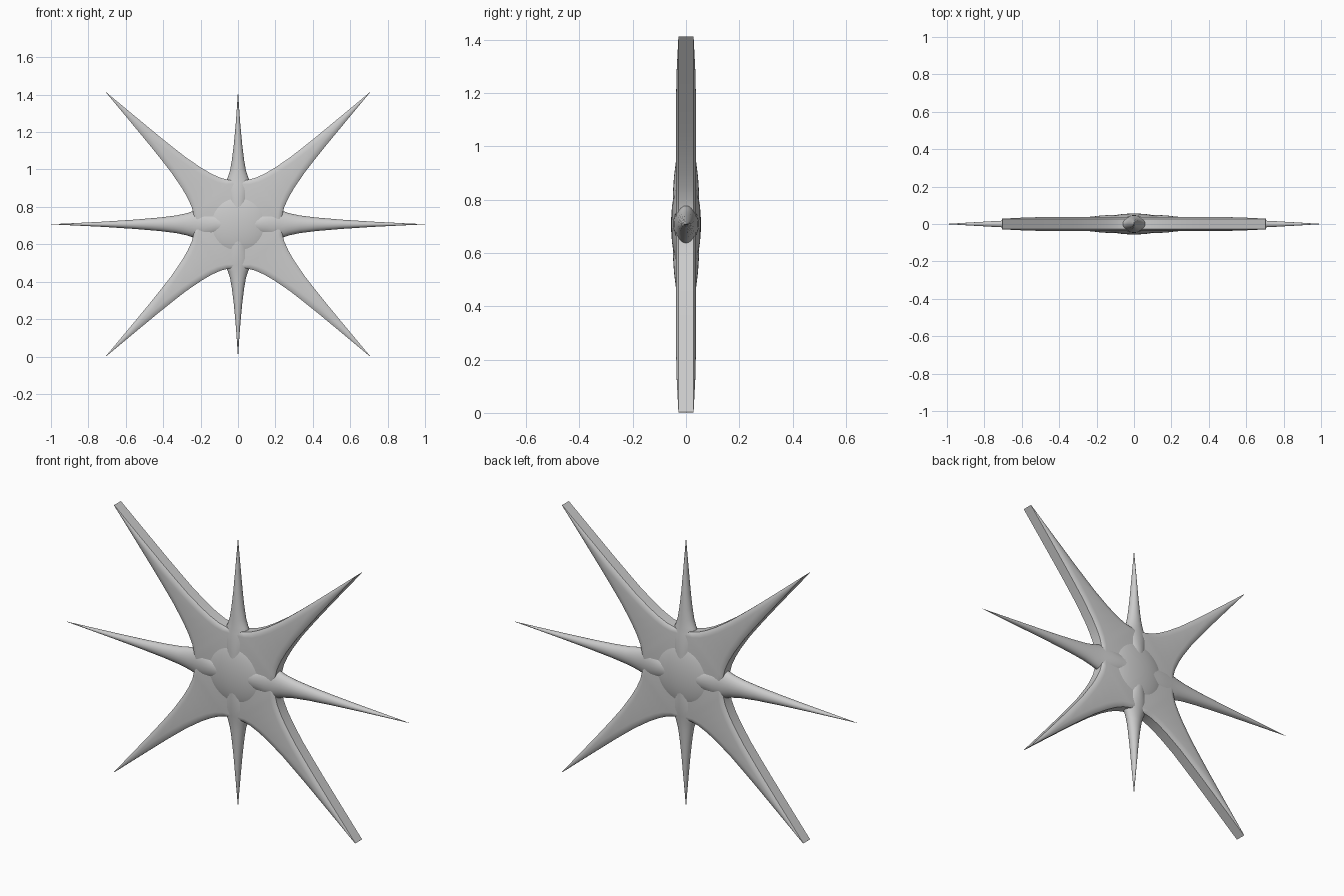
import bpy, bmesh, math
from mathutils import Vector

if "Cube" in bpy.data.objects:
    bpy.data.objects.remove(bpy.data.objects["Cube"])

CZ = 0.707  # height of the star centre


def finish(bm, name, angle=35):
    bmesh.ops.remove_doubles(bm, verts=bm.verts[:], dist=1e-5)
    bmesh.ops.recalc_face_normals(bm, faces=bm.faces[:])
    me = bpy.data.meshes.new(name)
    bm.to_mesh(me)
    bm.free()
    ob = bpy.data.objects.new(name, me)
    bpy.context.collection.objects.link(ob)
    ob.location.z = CZ
    bpy.ops.object.select_all(action='DESELECT')
    ob.select_set(True)
    bpy.context.view_layer.objects.active = ob
    bpy.ops.object.shade_smooth_by_angle(angle=math.radians(angle))
    return ob


def place(a, u, v, y):
    """Point at distance u along direction a, v across it, depth y."""
    return Vector((u * math.cos(a) - v * math.sin(a), y,
                   u * math.sin(a) + v * math.cos(a)))


def loft(bm, rings):
    n = len(rings[0])
    for r0, r1 in zip(rings, rings[1:]):
        for i in range(n):
            j = (i + 1) % n
            bm.faces.new((r0[i], r0[j], r1[j], r1[i]))


# Four-pointed plate: concave blades with softened front and back edges
BLADE = [(.166, .166), (.2, .134), (.24, .110), (.29, .091), (.35, .075),
         (.45, .056), (.54, .045), (.64, .034), (.82, .017), (.997, .001)]
EDGE, RISE, ROUND = .028, .010, .03


def blade_row(w):
    k = min(1, w / .04)
    half = [(w - d * k, EDGE + RISE * (1 - (1 - d * k / ROUND) ** 2))
            for d in (0, .005, .011, .02, .03)]
    return [(-v, h) for v, h in half] + half[::-1]


bm = bmesh.new()
for q in range(4):
    a = math.pi / 4 + q * math.pi / 2
    rings = []
    for u, w in BLADE:
        row = blade_row(w)
        pts = [(v, -h) for v, h in row] + [(v, h) for v, h in row[::-1]]
        rings.append([bm.verts.new(place(a, u, v, y)) for v, y in pts])
    loft(bm, rings)
    bm.faces.new(rings[-1])
    # middle of the plate, closed with a fan to the centre
    n = len(rings[0]) // 2
    for side, part in ((-1, rings[0][:n]), (1, rings[0][n:])):
        c = bm.verts.new((0, side * (EDGE + RISE), 0))
        for p0, p1 in zip(part, part[1:]):
            bm.faces.new((c, p0, p1))
finish(bm, "star_plate")

# Slim flattened spikes: distance, half width, half depth
SPIKE = [(.05, .05, .050), (.12, .068, .049), (.18, .078, .045), (.22, .078, .040),
         (.27, .060, .036), (.33, .047, .033), (.42, .036, .029),
         (.55, .025, .024), (.72, .014, .017), (.88, .006, .008), (1.0, .0006, .0006)]


def spike(name, a, length, width):
    bm = bmesh.new()
    rings = []
    for r, w, d in SPIKE:
        u = r if r < .22 else .22 + (r - .22) * (length - .22) / .78
        rings.append([bm.verts.new(place(a, u, w * width * math.cos(t), d * math.sin(t)))
                      for t in (i * math.tau / 24 for i in range(24))])
    loft(bm, rings)
    bm.faces.new(rings[0])
    bm.faces.new(rings[-1])
    finish(bm, name, 50)


for name, q, length, width in (("right_spike", 0, 1.0, 1), ("top_spike", 1, CZ, .9),
                               ("left_spike", 2, 1.0, 1), ("bottom_spike", 3, CZ, .9)):
    spike(name, q * math.pi / 2, length, width)

# Lens-shaped boss in the middle, showing on both sides
bm = bmesh.new()
bmesh.ops.create_uvsphere(bm, u_segments=48, v_segments=24, radius=1)
for v in bm.verts:
    x, y, z = v.co
    v.co = (x * .19, z * .056, y * .19)
finish(bm, "centre_boss", 50)
